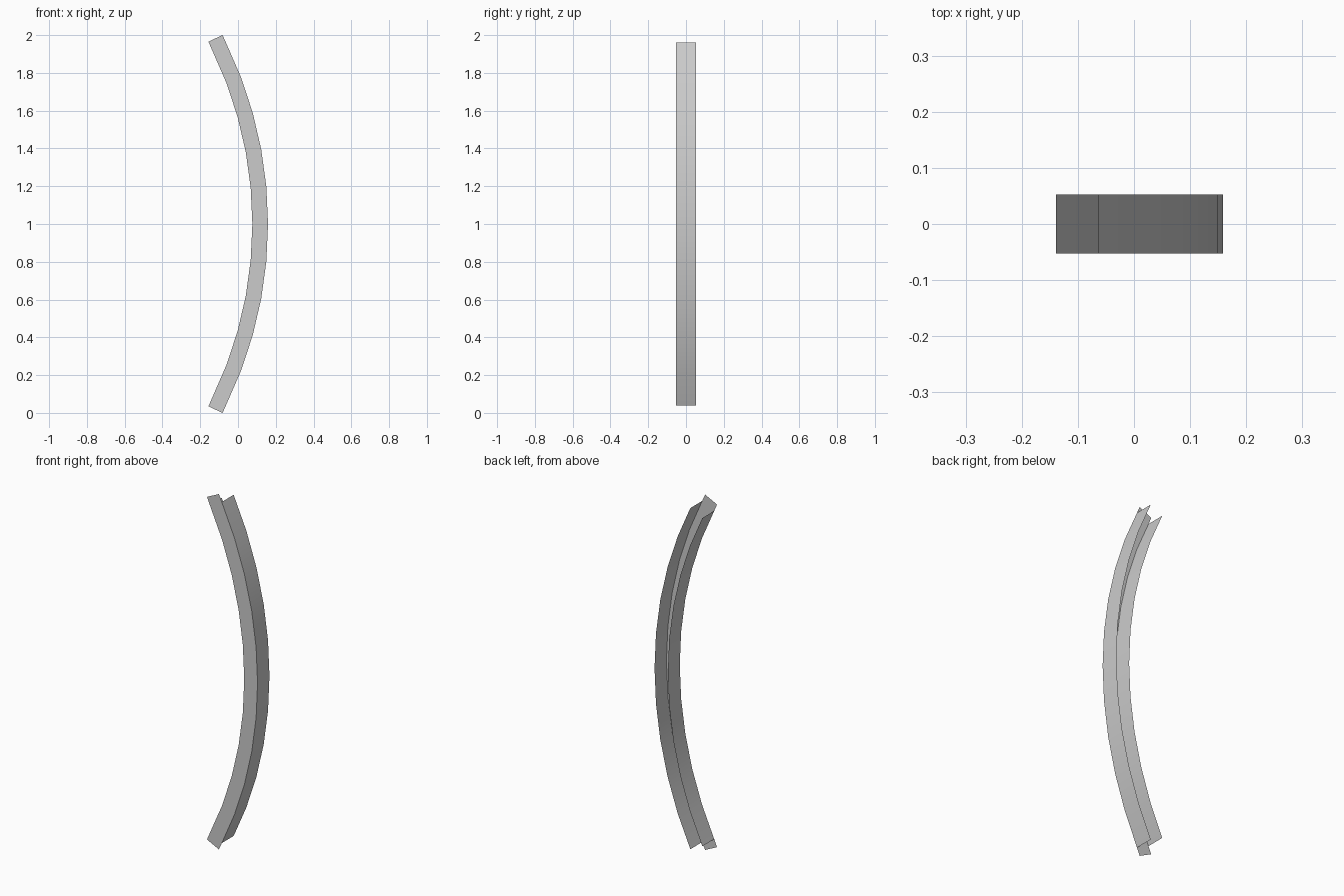
import bpy, bmesh
from math import sin, cos, radians

if "Cube" in bpy.data.objects:
    bpy.data.objects.remove(bpy.data.objects["Cube"])

R_OUT, DEPTH, HALF_Y = 2.18, 0.083, 0.053
X_MAX, Z_MID = 0.159, 1.0
STEPS, HALF_ANGLE = 10, radians(26.15)
TAB = 0.044  # web runs past the flanges at both ends


def arc(radius):
    """Points (x, z) along an arc bulging to +x, bottom to top."""
    cx = X_MAX - R_OUT
    angles = [HALF_ANGLE * (2 * i / STEPS - 1) for i in range(STEPS + 1)]
    return [(cx + radius * cos(a), Z_MID + radius * sin(a)) for a in angles]


def extended(points):
    """Add a straight tab at each end, following the last segments."""
    def beyond(p, q):
        dx, dz = q[0] - p[0], q[1] - p[1]
        k = TAB / (dx * dx + dz * dz) ** 0.5
        return (q[0] + dx * k, q[1] + dz * k)
    return [beyond(points[1], points[0])] + points + [beyond(points[-2], points[-1])]


def strip(name, left, right, flip=False):
    """Sheet of quads between two rails."""
    bm = bmesh.new()
    a = [bm.verts.new(p) for p in left]
    b = [bm.verts.new(p) for p in right]
    for i in range(len(a) - 1):
        quad = (a[i], b[i], b[i + 1], a[i + 1])
        bm.faces.new(quad[::-1] if flip else quad)
    mesh = bpy.data.meshes.new(name)
    bm.to_mesh(mesh)
    bm.free()
    obj = bpy.data.objects.new(name, mesh)
    bpy.context.collection.objects.link(obj)
    bpy.ops.object.select_all(action='DESELECT')
    obj.select_set(True)
    bpy.context.view_layer.objects.active = obj
    bpy.ops.object.shade_smooth_by_angle(angle=radians(30))
    return obj


def at_y(points, y):
    return [(x, y, z) for x, z in points]


outer, inner = arc(R_OUT), arc(R_OUT - DEPTH)

# Curved front web, longer than the flanges
strip("front_web", at_y(extended(inner), -HALF_Y), at_y(extended(outer), -HALF_Y))

# Two side flanges, leaving the channel open at the back
strip("outer_flange", at_y(outer, -HALF_Y), at_y(outer, HALF_Y))
strip("inner_flange", at_y(inner, -HALF_Y), at_y(inner, HALF_Y), flip=True)
